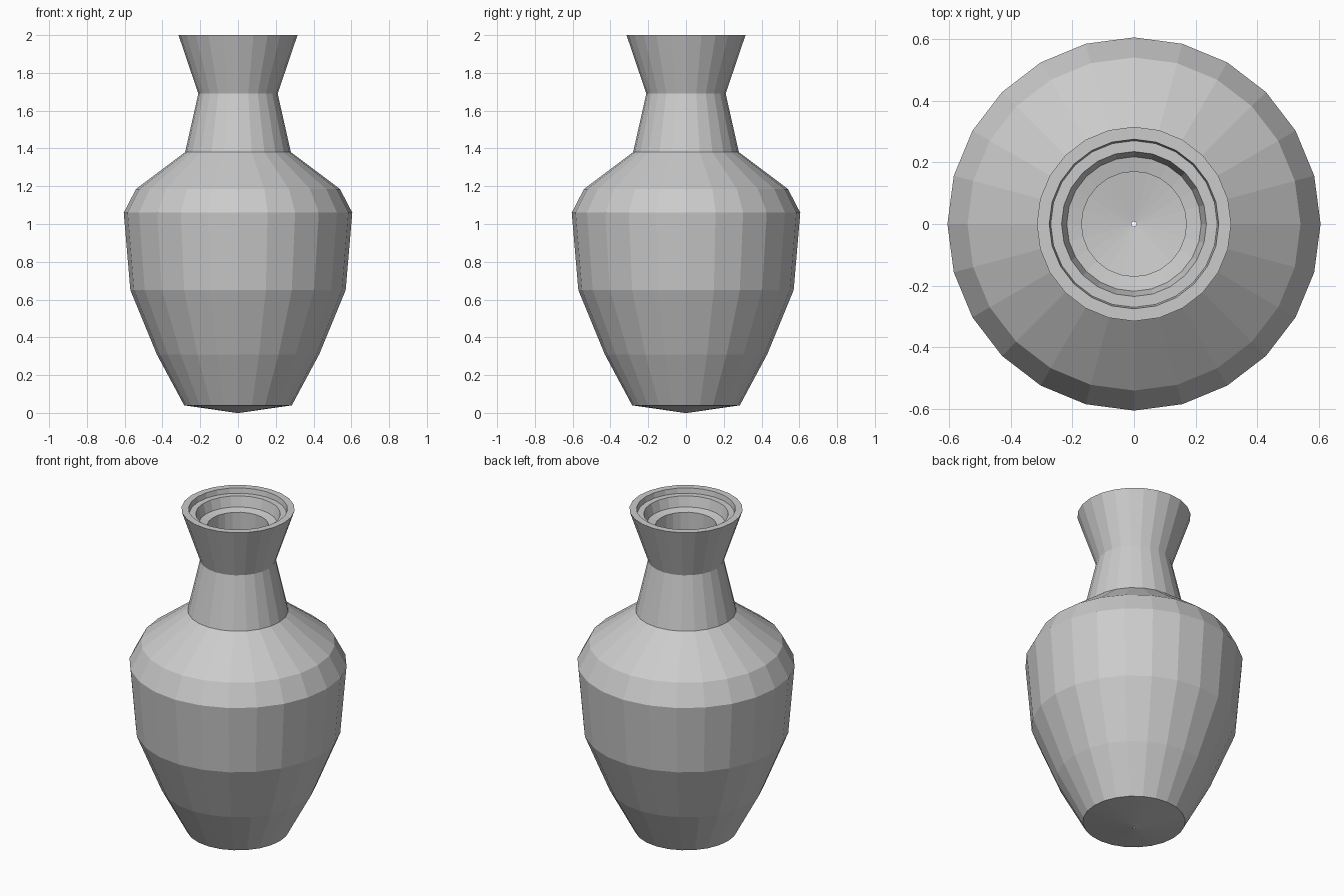
import bpy, bmesh, math

if "Cube" in bpy.data.objects:
    bpy.data.objects.remove(bpy.data.objects["Cube"])

SIDES = 24

# Outer wall from foot to rim, then the stepped mouth and the hollow inside (radius, height)
outer = [(0.008, 0.0), (0.285, 0.04), (0.43, 0.31), (0.57, 0.65), (0.605, 1.06),
         (0.54, 1.185), (0.28, 1.38), (0.21, 1.69), (0.315, 2.0)]
mouth = [(0.275, 2.0), (0.27, 1.97), (0.235, 1.97), (0.218, 1.91), (0.17, 1.90)]
inner = [(0.17, 1.69), (0.24, 1.36), (0.50, 1.165), (0.565, 1.05), (0.53, 0.66),
         (0.39, 0.33), (0.25, 0.075), (0.008, 0.04)]


def lathe(name, profile, sides):
    """Revolve a closed profile around z with flat faces."""
    bm = bmesh.new()
    rings = []
    for r, z in profile:
        rings.append([bm.verts.new((r * math.cos(2 * math.pi * i / sides),
                                    r * math.sin(2 * math.pi * i / sides), z))
                      for i in range(sides)])
    for k, low in enumerate(rings):
        high = rings[(k + 1) % len(rings)]
        for i in range(sides):
            j = (i + 1) % sides
            bm.faces.new((low[i], low[j], high[j], high[i]))
    bmesh.ops.recalc_face_normals(bm, faces=bm.faces)
    mesh = bpy.data.meshes.new(name)
    bm.to_mesh(mesh)
    bm.free()
    obj = bpy.data.objects.new(name, mesh)
    bpy.context.collection.objects.link(obj)
    return obj


# Vase body
lathe("vase", outer + mouth + inner, SIDES)
